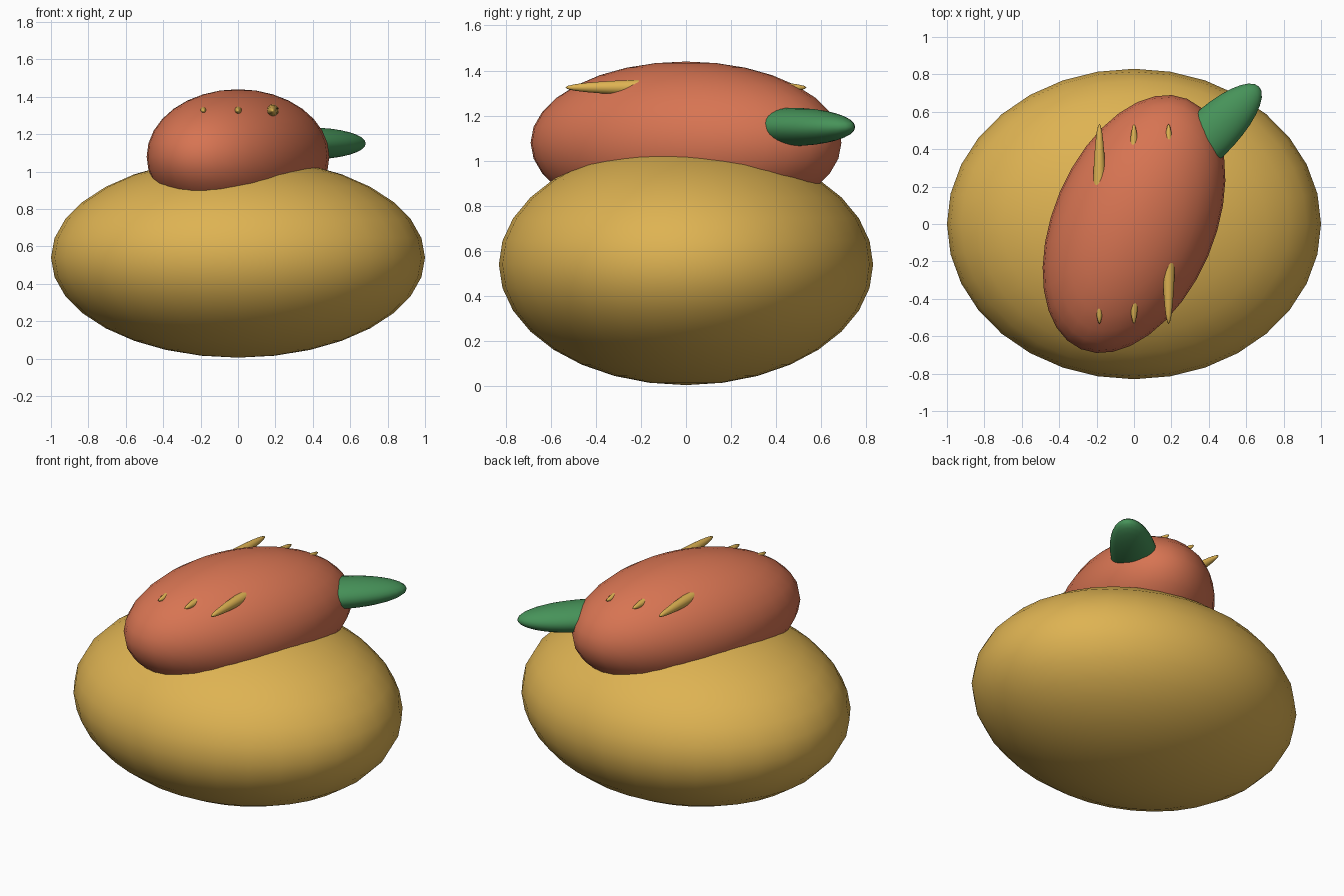
import bpy
import math

cube = bpy.data.objects.get("Cube")
if cube:
    bpy.data.objects.remove(cube, do_unlink=True)


def make_material(name, color):
    mat = bpy.data.materials.new(name)
    mat.use_nodes = True
    rgba = (*color, 1.0)
    mat.diffuse_color = rgba
    mat.node_tree.nodes["Principled BSDF"].inputs["Base Color"].default_value = rgba
    return mat


mustard = make_material("mustard yellow", (0.73, 0.45, 0.085))
coral = make_material("coral red", (0.68, 0.175, 0.085))
leaf_green = make_material("leaf green", (0.062, 0.29, 0.1))


def ellipsoid(name, mat, location, radii, turn=0.0, segments=32, rings=16):
    """Smooth sphere stretched to three radii and turned about z."""
    bpy.ops.mesh.primitive_uv_sphere_add(
        segments=segments, ring_count=rings, radius=1.0,
        location=location, rotation=(0, 0, math.radians(turn)))
    obj = bpy.context.object
    obj.name = name
    obj.scale = radii
    bpy.ops.object.transform_apply(location=False, rotation=False, scale=True)
    bpy.ops.object.shade_smooth()
    obj.data.materials.append(mat)
    return obj


# Broad rounded base
ellipsoid("base_body", mustard, (0, 0, 0.54), (1.0, 0.83, 0.535))

# Long upper body lying diagonally on the base
ellipsoid("upper_body", coral, (0, 0, 1.08), (0.432, 0.727, 0.36), turn=-23)

# Flattened stub pushing out of the back left end
ellipsoid("side_stub", leaf_green, (0.385, 0.46, 1.15), (0.395, 0.135, 0.085), turn=44)

# Three slim rods running through the upper body, tips showing at both ends
for side, x in (("right", -0.185), ("middle", 0.0), ("left", 0.185)):
    ellipsoid(side + "_rod", mustard, (x, 0, 1.325), (0.037, 0.535, 0.037))
